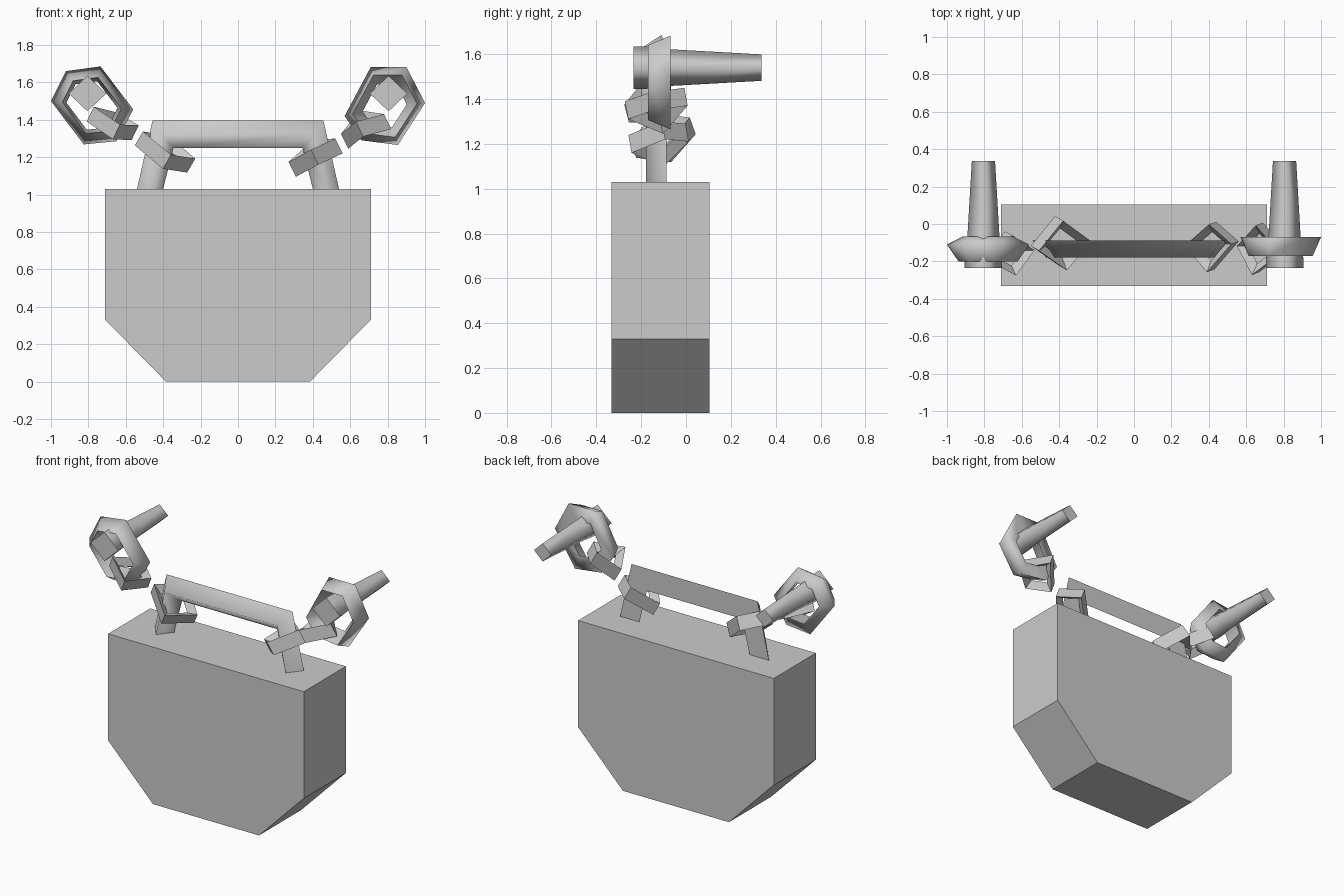
import bpy, bmesh, math
from mathutils import Vector

if "Cube" in bpy.data.objects:
    bpy.data.objects.remove(bpy.data.objects["Cube"])


def loft(name, loops, closed=False, smooth_limit=0):
    """Skin a row of equal point loops; caps the ends unless closed."""
    bm = bmesh.new()
    rows = [[bm.verts.new(p) for p in loop] for loop in loops]
    n = len(rows[0])
    pairs = list(zip(rows, rows[1:]))
    if closed:
        pairs.append((rows[-1], rows[0]))
    caps = []
    for a, b in pairs:
        for i in range(n):
            j = (i + 1) % n
            bm.faces.new((a[i], a[j], b[j], b[i]))
    if not closed:
        caps = [bm.faces.new(rows[0]), bm.faces.new(rows[-1])]
    bmesh.ops.recalc_face_normals(bm, faces=bm.faces)
    if smooth_limit:
        for f in bm.faces:
            f.smooth = True
        for e in bm.edges:
            at_cap = any(f in caps for f in e.link_faces)
            e.smooth = not at_cap and e.calc_face_angle(0) < math.radians(smooth_limit)
    me = bpy.data.meshes.new(name)
    bm.to_mesh(me)
    bm.free()
    ob = bpy.data.objects.new(name, me)
    bpy.context.collection.objects.link(ob)
    return ob


def band_link(name, corners, h=0.045, inner=0.6):
    """Four-cornered chain link: flat outside band, ridge inside."""
    pts = [Vector(c) for c in corners]
    c = sum(pts, Vector()) / 4
    n = (pts[2] - pts[0]).cross(pts[3] - pts[1]).normalized()
    loft(name, [[p + n * h, p - n * h, c + (p - c) * inner] for p in pts], True)


def hex_link(name, outline, section):
    """Six-cornered link; section is (scale about centre, y)."""
    cx = sum(p[0] for p in outline) / 6
    cz = sum(p[1] for p in outline) / 6
    loft(name, [[(cx + (x - cx) * s, y, cz + (z - cz) * s) for s, y in section]
                for x, z in outline], True, 110)


# main block with chamfered lower corners
outline = [(-.385, 0), (.385, 0), (.71, .33), (.71, 1.03), (-.71, 1.03), (-.71, .33)]
loft("body_block", [[(x, y, z) for x, z in outline] for y in (-.332, .104)])

# handle: three-sided bar, flat at the back
half = [[(-.54, 1.03), (-.40, 1.03), (-.47, 1.03)],
        [(-.457, 1.395), (-.345, 1.25), (-.41, 1.322)]]
stations = half + [[(-x, z) for x, z in s] for s in reversed(half)]
loft("handle", [[(s[0][0], -.088, s[0][1]), (s[1][0], -.088, s[1][1]),
                 (s[2][0], -.178, s[2][1])] for s in stations], False, 110)

# chain links next to the handle, then the middle ones
band_link("left_inner_link", [(-.53, -.13, 1.30), (-.38, -.235, 1.175),
                              (-.25, -.08, 1.155), (-.40, .03, 1.28)])
band_link("right_inner_link", [(.29, -.11, 1.135), (.41, -.25, 1.20),
                               (.54, -.10, 1.26), (.42, .005, 1.25)])
band_link("left_middle_link", [(-.79, -.19, 1.43), (-.65, -.265, 1.335),
                               (-.55, -.13, 1.33), (-.67, -.05, 1.40)])
band_link("right_middle_link", [(.57, -.11, 1.285), (.65, -.265, 1.35),
                                (.80, -.15, 1.39), (.67, .0, 1.41)])

# outer hexagonal links
hex_link("left_outer_link",
         [(-.92, 1.66), (-.735, 1.685), (-.56, 1.455), (-.65, 1.285), (-.825, 1.268), (-1.0, 1.50)],
         [(1, -.11), (.62, -.068), (.72, -.2)])
hex_link("right_outer_link",
         [(.71, 1.682), (.90, 1.682), (1.0, 1.49), (.855, 1.265), (.66, 1.29), (.57, 1.42)],
         [(1, -.07), (.55, -.07), (.8, -.17)])

# tapered four-sided pegs through the outer links
for side, name in ((-1, "left_peg"), (1, "right_peg")):
    loops = []
    for y, r in ((-.235, .1), (-.18, .1), (-.07, .086), (.337, .062)):
        loops.append([(side * .805 + r * math.cos(a * math.pi / 2), y,
                       1.54 + r * .95 * math.sin(a * math.pi / 2)) for a in range(4)])
    loft(name, loops, False, 100)
